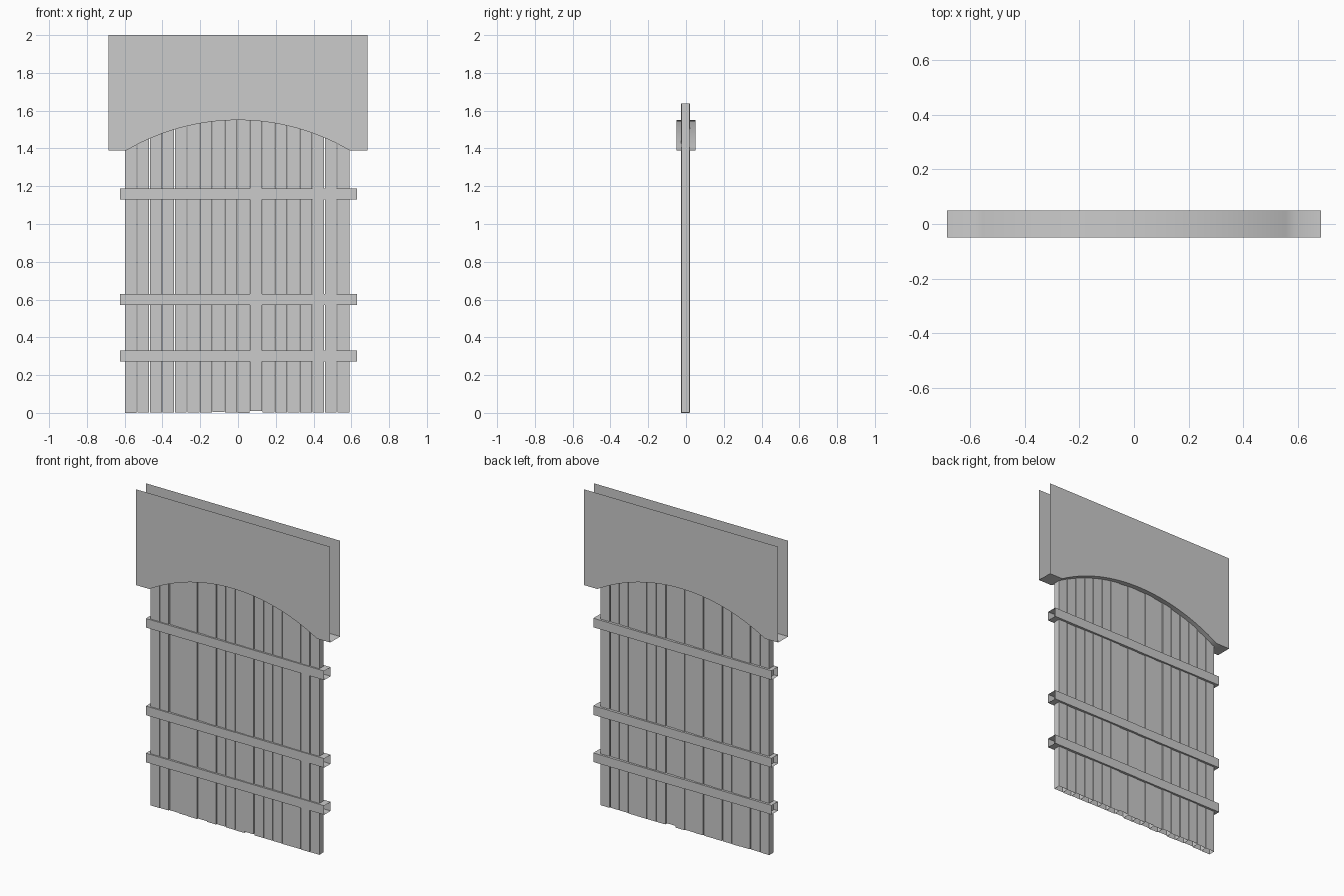
import bpy, math, random

if "Cube" in bpy.data.objects:
    bpy.data.objects.remove(bpy.data.objects["Cube"])

random.seed(4)


def make(name, verts, faces):
    me = bpy.data.meshes.new(name)
    me.from_pydata(verts, [], faces)
    me.update()
    ob = bpy.data.objects.new(name, me)
    bpy.context.collection.objects.link(ob)
    return ob


def tube(name, lo, hi, axis):
    """Four-sided box with open ends along the given axis (0=x, 2=z)."""
    a, b = [i for i in range(3) if i != axis]
    if axis == 0:
        a, b = 1, 2
    else:
        a, b = 0, 1
    verts = []
    for end in (lo[axis], hi[axis]):
        for p, q in ((lo[a], lo[b]), (hi[a], lo[b]), (hi[a], hi[b]), (lo[a], hi[b])):
            v = [0, 0, 0]
            v[axis], v[a], v[b] = end, p, q
            verts.append(v)
    faces = [(i, (i + 1) % 4, (i + 1) % 4 + 4, i + 4) for i in range(4)]
    return make(name, verts, faces)


# Arched header: front and back sheets joined by the underside, open top and ends
W, SPRING, RISE, HALF, D, SEG = 0.685, 1.39, 0.16, 0.59, 0.05, 32
R = (HALF ** 2 + RISE ** 2) / (2 * RISE)
cz = SPRING + RISE - R
amax = math.asin(HALF / R)
under = [(-W, SPRING)]
for i in range(SEG + 1):
    t = -amax + 2 * amax * i / SEG
    under.append((R * math.sin(t), cz + R * math.cos(t)))
under.append((W, SPRING))
n = len(under)
verts = [(x, -D, z) for x, z in under] + [(x, D, z) for x, z in under]
verts += [(W, -D, 2), (-W, -D, 2), (W, D, 2), (-W, D, 2)]
faces = [(i, i + n, i + n + 1, i + 1) for i in range(n - 1)]
faces.append(tuple(range(n)) + (2 * n, 2 * n + 1))
faces.append(tuple(reversed(tuple(range(n, 2 * n)) + (2 * n + 2, 2 * n + 3))))
header = make("arched_header", verts, faces)
bpy.context.view_layer.objects.active = header
header.select_set(True)
bpy.ops.object.shade_smooth_by_angle(angle=math.radians(30))

# Two door leaves of nine hollow planks each, slightly uneven in depth
for i in range(18):
    x = -0.598 + 0.0662 * i
    w = 0.062 + random.uniform(-0.001, 0.002)
    dy = random.uniform(-0.003, 0.003)
    z0 = 0.01 if i == 10 else random.uniform(0, 0.004)
    if i in (0, 9):
        z0 = 0
    tube(f"plank_{i + 1}", (x, -0.023 + dy, z0), (x + w, 0.019 + dy, 1.637), 2)

# Crossbars wrapping each leaf, open at the ends
for k, z in enumerate((0.30, 0.60, 1.158)):
    tube(f"left_crossbar_{k + 1}", (-0.625, -0.034, z - 0.029), (0.004, 0.031, z + 0.029), 0)
    tube(f"right_crossbar_{k + 1}", (0.0, -0.032, z - 0.029), (0.63, 0.033, z + 0.029), 0)
